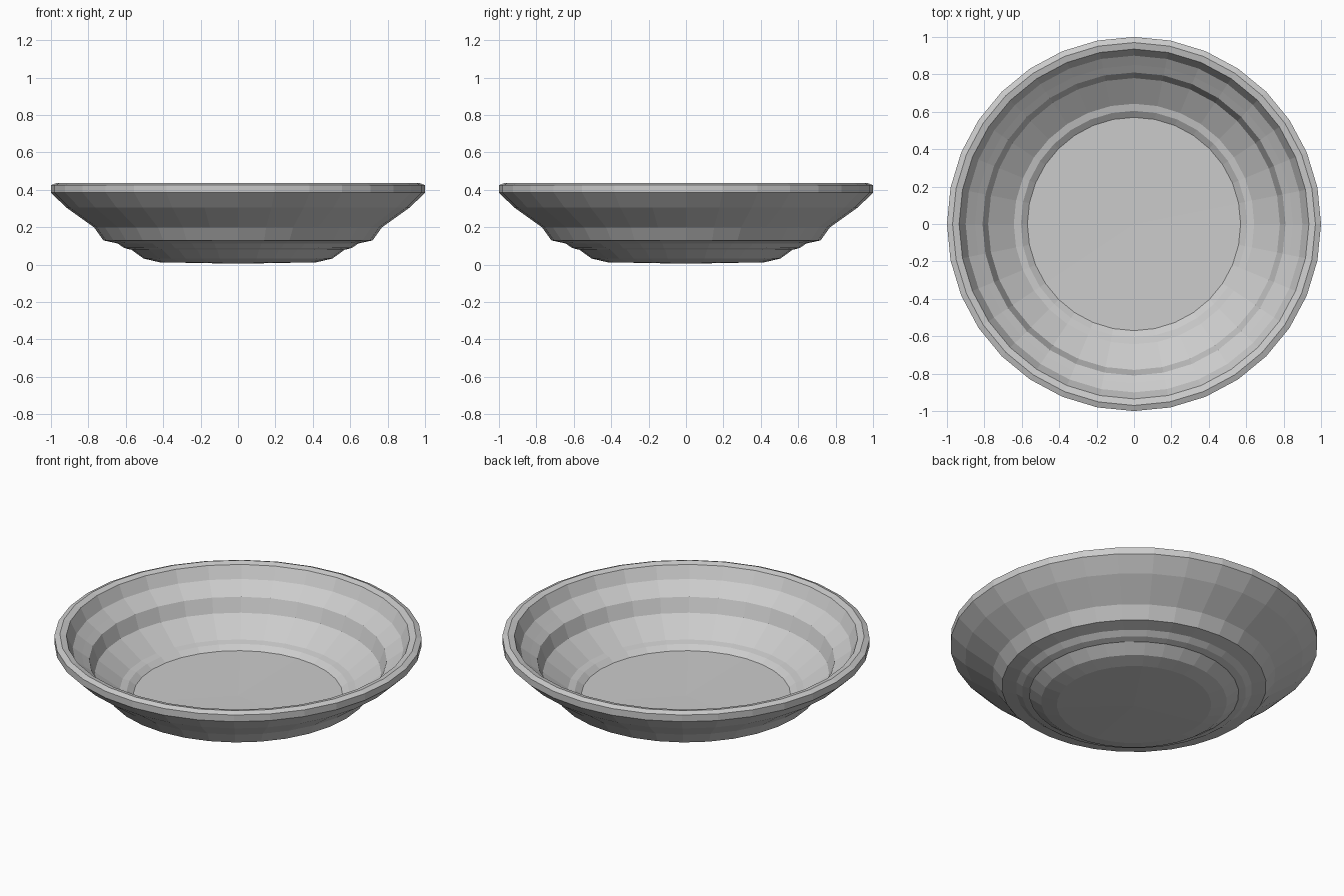
import bpy, bmesh
from math import sin, cos, tau

if "Cube" in bpy.data.objects:
    bpy.data.objects.remove(bpy.data.objects["Cube"])

SIDES = 32

# Radius/height profile: underside centre, up the outside, over the rim, down the inside
PROFILE = [
    (0, 0.005), (0.42, 0.013), (0.505, 0.033), (0.605, 0.105), (0.72, 0.13),
    (0.77, 0.20), (0.92, 0.307), (1.0, 0.385), (1.0, 0.425), (0.97, 0.437),
    (0.935, 0.428), (0.90, 0.357), (0.85, 0.32), (0.81, 0.292), (0.78, 0.21),
    (0.61, 0.09), (0.575, 0.08), (0, 0.075),
]


def lathe(name, profile, sides):
    bm = bmesh.new()
    rings = []
    for r, z in profile:
        n = sides if r else 1
        rings.append([bm.verts.new((r * cos(tau * i / sides), r * sin(tau * i / sides), z))
                      for i in range(n)])
    for a, b in zip(rings, rings[1:]):
        for i in range(sides):
            j = (i + 1) % sides
            if len(a) == 1:
                bm.faces.new((a[0], b[j], b[i]))
            elif len(b) == 1:
                bm.faces.new((a[i], a[j], b[0]))
            else:
                bm.faces.new((a[i], a[j], b[j], b[i]))
    bmesh.ops.recalc_face_normals(bm, faces=bm.faces)
    mesh = bpy.data.meshes.new(name)
    bm.to_mesh(mesh)
    bm.free()
    obj = bpy.data.objects.new(name, mesh)
    bpy.context.collection.objects.link(obj)
    return obj


# Flat-shaded turned dish
lathe("dish", PROFILE, SIDES)
